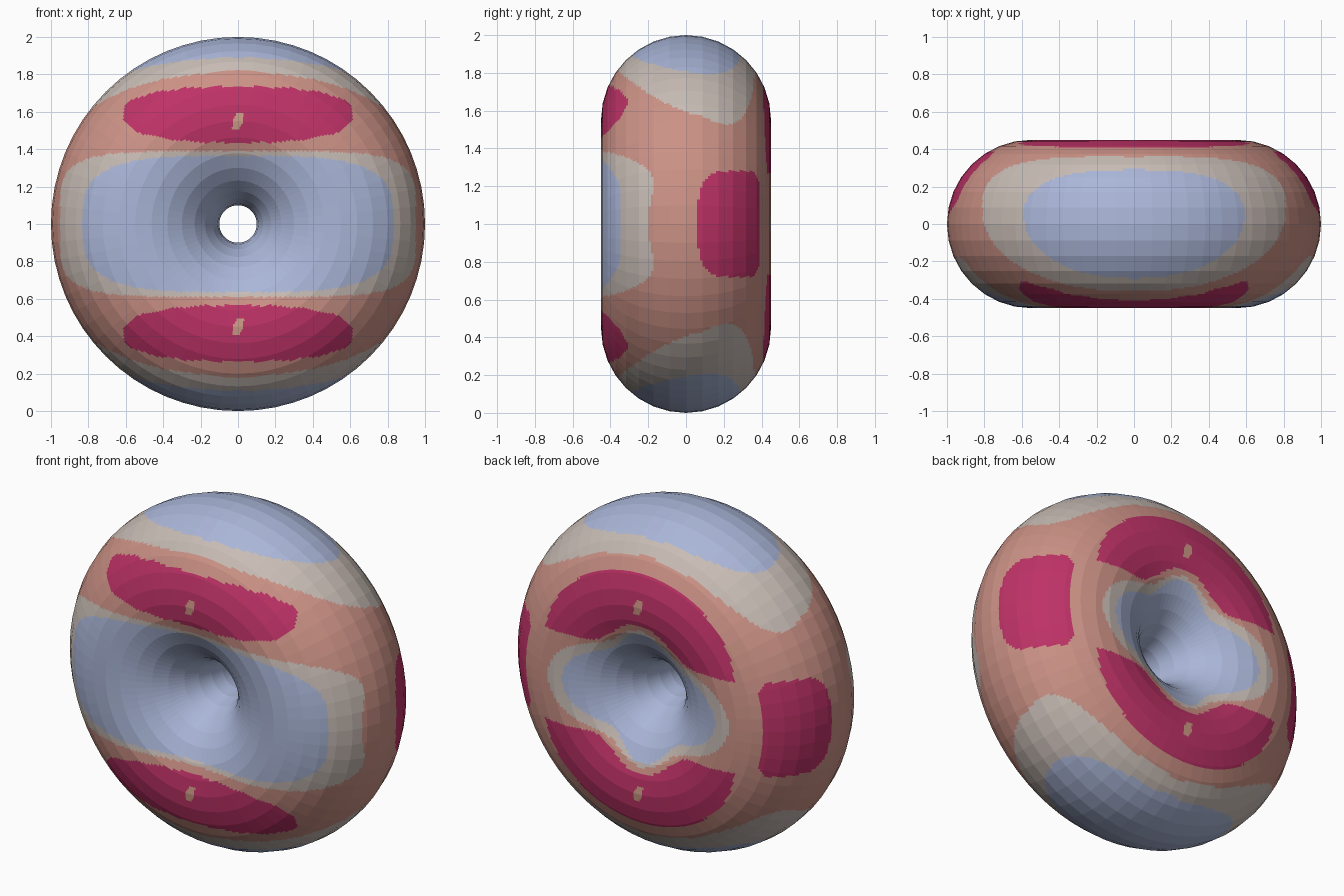
import bpy
import bmesh
from math import sin, cos, pi, tau, hypot, atan2

cube = bpy.data.objects.get("Cube")
if cube:
    bpy.data.objects.remove(cube, do_unlink=True)

RING, TUBE = 0.55, 0.45
RING_SIDES, TUBE_SIDES, CUTS = 64, 32, 5


def srgb(*rgb):
    return [((c / 255 + 0.055) / 1.055) ** 2.4 for c in rgb] + [1.0]


def make_material(name, colour):
    mat = bpy.data.materials.new(name)
    mat.use_nodes = True
    mat.diffuse_color = colour
    mat.node_tree.nodes["Principled BSDF"].inputs["Base Color"].default_value = colour
    return mat


BLUE, GREY, SALMON, CRIMSON, TAN = range(5)
materials = [
    make_material("pale_blue", srgb(170, 182, 216)),
    make_material("warm_grey", srgb(200, 188, 181)),
    make_material("salmon", srgb(204, 146, 134)),
    make_material("crimson", srgb(190, 50, 103)),
    make_material("tan", srgb(206, 154, 134)),
]


def inside(a, b, half_a, half_b, power):
    """True inside a rounded box centred on zero."""
    return abs(a / half_a) ** power + abs(b / half_b) ** power < 1


def lobed(angle, base, two, four):
    """Radius of the four-lobed outline around the hole."""
    return base + two * cos(2 * angle) + four * cos(4 * angle)


def pick_colour(x, y, z):
    """Colour zones; z is measured from the ring's centre."""
    h, ax = abs(z), abs(x)
    rho, angle = hypot(x, z), atan2(z, x)
    front = y < 0

    # Small slanted spots inside the crimson patches
    dz = h - 0.55
    dz = dz if z > 0 else -dz
    slant = 0.25 * dz if front else -0.25 * dz
    if inside(x - slant, dz, 0.025, 0.05, 3):
        return TAN

    # Caps on the top and bottom of the rim
    if rho > RING:
        shift = y - 0.13 * ax * ax
        if inside(x, shift, 0.59, 0.29, 2.3):
            if h > 0.6:
                return BLUE
        if inside(x, shift, 0.81, 0.36, 2.5) and h > 0.5:
            return GREY

    # Front: wide band across the hole, crimson patch above and below
    if front:
        if inside(x, z, 0.83, 0.365, 3.5):
            return BLUE
        if inside(x, z, 0.95, 0.39, 5):
            return GREY
        wave = 0.004 * sin(40 * ax)
        if inside(x, h - 0.585 + wave, 0.615, 0.15, 2.5):
            return CRIMSON
        return SALMON

    # Back: lobed zone round the hole, crimson arcs, patches on the sides
    if rho < lobed(angle, 0.38, 0.06, 0.06):
        return BLUE
    if rho < lobed(angle, 0.435, 0.095, 0.06):
        return GREY
    if (rho > lobed(angle, 0.46, 0.08, 0.06)
            and inside(x, rho - 0.5, 0.63, 0.23, 7) and h > 0.27):
        return CRIMSON
    if rho > RING and inside(y - 0.225, z, 0.165, 0.28, 3 if y < 0.225 else 7):
        return CRIMSON
    return SALMON


# Faceted ring, standing upright with its hole along y
bm = bmesh.new()
grid = []
for i in range(RING_SIDES):
    u = tau * i / RING_SIDES
    loop = []
    for j in range(TUBE_SIDES):
        v = tau * j / TUBE_SIDES
        r = RING + TUBE * cos(v)
        loop.append(bm.verts.new((r * cos(u), TUBE * sin(v), r * sin(u))))
    grid.append(loop)
for i in range(RING_SIDES):
    here, there = grid[i], grid[(i + 1) % RING_SIDES]
    for j in range(TUBE_SIDES):
        k = (j + 1) % TUBE_SIDES
        bm.faces.new((here[j], here[k], there[k], there[j]))

# Split each flat facet finely so the colour borders run smoothly
bmesh.ops.subdivide_edges(bm, edges=bm.edges[:], cuts=CUTS, use_grid_fill=True)
bmesh.ops.recalc_face_normals(bm, faces=bm.faces[:])
for face in bm.faces:
    face.material_index = pick_colour(*face.calc_center_median())
    face.smooth = False
bmesh.ops.translate(bm, verts=bm.verts[:], vec=(0, 0, 1))

mesh = bpy.data.meshes.new("ring")
bm.to_mesh(mesh)
bm.free()
for mat in materials:
    mesh.materials.append(mat)
ring = bpy.data.objects.new("ring", mesh)
bpy.context.collection.objects.link(ring)
